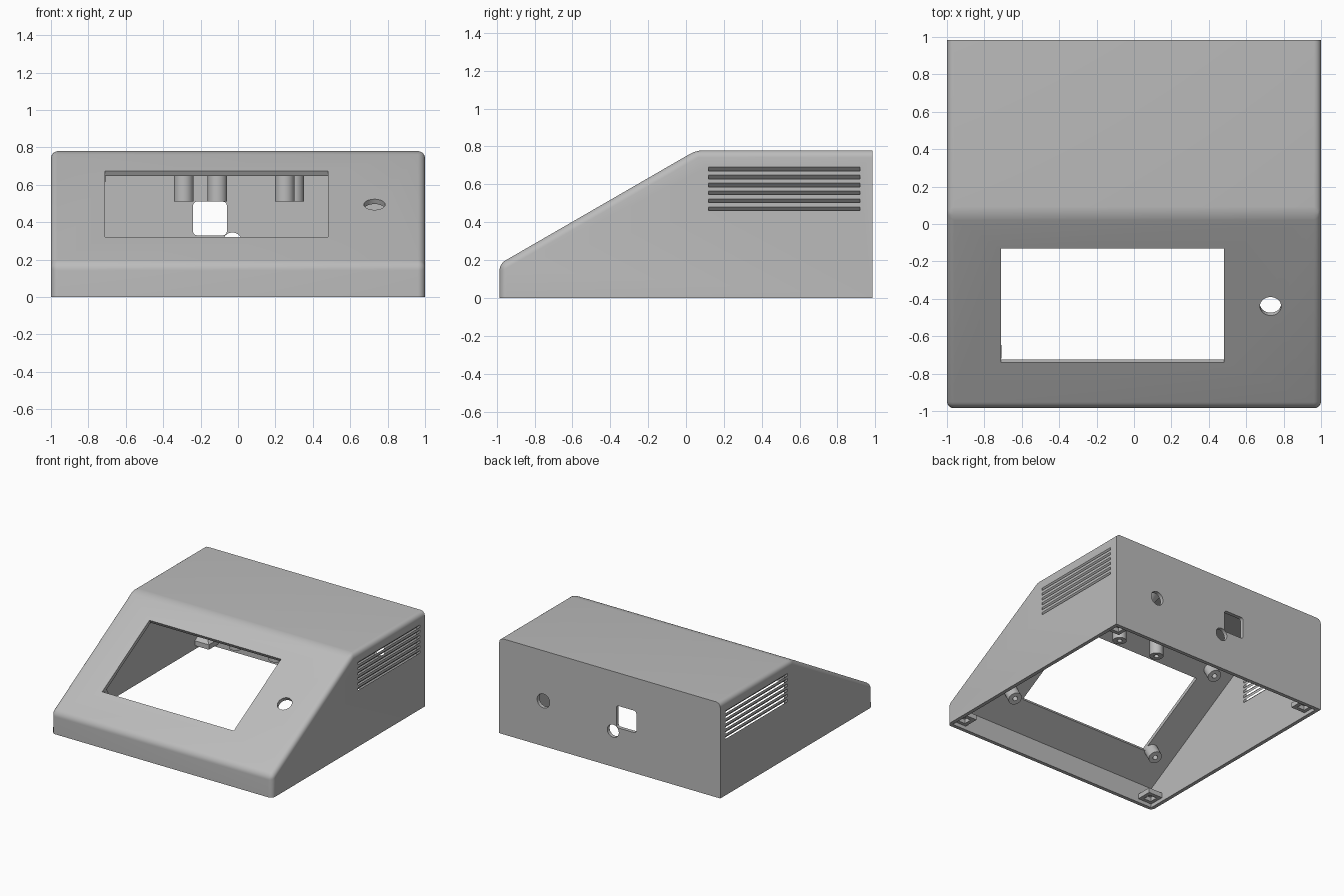
import bpy, bmesh, math
from mathutils import Matrix, Vector

if "Cube" in bpy.data.objects:
    bpy.data.objects.remove(bpy.data.objects["Cube"], do_unlink=True)

WALL = 0.03
DEPTH = 0.985
FRONT_H, TOP = 0.18, 0.78
TILT = math.radians(30)

grey = bpy.data.materials.new("plain grey")
grey.use_nodes = True
COLOUR = (0.5, 0.5, 0.5, 1)
grey.diffuse_color = COLOUR
grey.node_tree.nodes["Principled BSDF"].inputs["Base Color"].default_value = COLOUR


def finish(name, bm):
    bmesh.ops.recalc_face_normals(bm, faces=bm.faces)
    mesh = bpy.data.meshes.new(name)
    bm.to_mesh(mesh)
    bm.free()
    mesh.materials.append(grey)
    ob = bpy.data.objects.new(name, mesh)
    bpy.context.collection.objects.link(ob)
    return ob


def wedge(half_x, profile):
    """Extrude a (y, z) side profile across x."""
    bm = bmesh.new()
    face = bm.faces.new([bm.verts.new((-half_x, y, z)) for y, z in profile])
    out = bmesh.ops.extrude_face_region(bm, geom=[face])
    verts = [v for v in out["geom"] if isinstance(v, bmesh.types.BMVert)]
    bmesh.ops.translate(bm, verts=verts, vec=(2 * half_x, 0, 0))
    bmesh.ops.recalc_face_normals(bm, faces=bm.faces)
    return bm


def box(size, matrix, round_axis=None, radius=0.02):
    """Box, optionally with the edges along one axis rounded."""
    bm = bmesh.new()
    bmesh.ops.create_cube(bm, size=1, matrix=Matrix.Diagonal((*size, 1)))
    if round_axis is not None:
        edges = [e for e in bm.edges
                 if abs((e.verts[0].co - e.verts[1].co)[round_axis]) > 1e-4]
        bmesh.ops.bevel(bm, geom=edges, offset=radius, segments=5,
                        profile=0.5, affect="EDGES")
    bm.transform(matrix)
    return bm


def cylinder(r1, r2, height, matrix):
    bm = bmesh.new()
    bmesh.ops.create_cone(bm, cap_ends=True, segments=32, radius1=r1,
                          radius2=r2, depth=height, matrix=matrix)
    return bm


def cut(target, bm):
    """Subtract a shape from the target and discard the cutter."""
    cutter = finish("cutter", bm)
    cutter.hide_render = True
    mod = target.modifiers.new("cut", "BOOLEAN")
    mod.operation, mod.solver, mod.object = "DIFFERENCE", "EXACT", cutter
    bpy.context.view_layer.objects.active = target
    bpy.ops.object.modifier_apply(modifier=mod.name)
    bpy.data.objects.remove(cutter, do_unlink=True)


def on_slope(x, y, drop=0.0):
    """Frame on the sloped panel, z along its normal."""
    z = FRONT_H + (y + DEPTH) * math.tan(TILT)
    return (Matrix.Translation((x, y, z)) @ Matrix.Rotation(TILT, 4, "X")
            @ Matrix.Translation((0, 0, -drop)))


def smooth(ob):
    bpy.ops.object.select_all(action="DESELECT")
    ob.select_set(True)
    bpy.context.view_layer.objects.active = ob
    bpy.ops.object.shade_smooth_by_angle(angle=math.radians(25))


# Outer body: rounded everywhere except around the back and the open bottom
ridge_y = -DEPTH + (TOP - FRONT_H) / math.tan(TILT)
bm = wedge(1, [(-DEPTH, 0), (-DEPTH, FRONT_H), (ridge_y, TOP), (DEPTH, TOP), (DEPTH, 0)])


def rounded(e):
    a, b = (v.co for v in e.verts)
    on_back = min(a.y, b.y) > DEPTH - 0.01
    on_bottom = max(a.z, b.z) < 0.01
    return not (on_back or on_bottom)


bmesh.ops.bevel(bm, geom=[e for e in bm.edges if rounded(e)], offset=0.038,
                segments=6, profile=0.5, affect="EDGES")
shell = finish("enclosure_shell", bm)

# Hollow inside, open underneath
inner_y = DEPTH - WALL
bend = WALL * math.tan(TILT / 2)
inner_front = FRONT_H - WALL * math.tan((math.pi / 2 - TILT) / 2)
cut(shell, wedge(1 - WALL, [(-inner_y, -0.1), (-inner_y, inner_front),
                            (ridge_y + bend, TOP - WALL),
                            (inner_y, TOP - WALL), (inner_y, -0.1)]))

# Screen opening and round button hole in the sloped panel
cut(shell, box((1.19, 0.704, 0.14), on_slope(-0.115, -0.435)))
cut(shell, cylinder(0.057, 0.057, 0.2, on_slope(0.73, -0.44)))

# Back ports: one rounded square and two round holes
cut(shell, box((0.18, 0.2, 0.18), Matrix.Translation((-0.15, DEPTH, 0.42)), 1))
for x, z, r in ((-0.03, 0.293, 0.052), (0.6, 0.37, 0.057)):
    cut(shell, cylinder(r, r, 0.2, Matrix.Translation((x, DEPTH, z))
                        @ Matrix.Rotation(math.pi / 2, 4, "X")))

# Slanted vent slots on both sides
for side in (-1, 1):
    for i in range(6):
        frame = (Matrix.Translation((side * (1 - WALL / 2), 0.52, 0.666 - 0.042 * i))
                 @ Matrix.Rotation(-side * math.pi / 4, 4, "Y"))
        cut(shell, box((0.16, 0.8, 0.014), frame))
smooth(shell)


def standoff(name, frame, length, flare):
    """Hollow screw post hanging down the frame's -z, flared at its root."""
    r = 0.052
    bm = cylinder(r, r, length, frame @ Matrix.Translation((0, 0, -length / 2)))
    tip = frame @ Vector((0, 0, -length))
    end = min((f for f in bm.faces if len(f.verts) > 4),
              key=lambda f: (f.calc_center_median() - tip).length)
    bmesh.ops.inset_region(bm, faces=[end], thickness=0.033)
    hole = bmesh.ops.extrude_discrete_faces(bm, faces=[end])["faces"][0]
    up = frame.to_3x3() @ Vector((0, 0, length * 0.6))
    bmesh.ops.translate(bm, verts=hole.verts, vec=up)
    if flare:
        bmesh.ops.create_cone(bm, segments=32, radius1=r, radius2=0.1, depth=0.06,
                              matrix=frame @ Matrix.Translation((0, 0, -0.07)))
    smooth(finish(name, bm))


# Screen standoffs behind the sloped panel
for x in (-0.76, 0.61):
    for y in (-0.72, -0.03):
        standoff("screen_standoff", on_slope(x, y, WALL - 0.004), 0.1, False)

# Board standoffs under the top
for x, y in ((-0.11, 0.13), (0.25, 0.13), (-0.29, 0.5), (0.3, 0.5)):
    standoff("board_standoff", Matrix.Translation((x, y, TOP - WALL + 0.004)), 0.244, True)

# Corner screw bosses, tapering upward into the walls
for sx in (-1, 1):
    for sy in (-1, 1):
        corner = Vector((sx * (1 - WALL + 0.004), sy * (inner_y + 0.004), 0))
        size = 0.13
        bm = box((size, size, 0.04), Matrix.Translation(
            corner + Vector((-sx * size / 2, -sy * size / 2, 0.05))))
        base = min(bm.faces, key=lambda f: f.calc_center_median().z)
        roof = max(bm.faces, key=lambda f: f.calc_center_median().z)
        tip = bmesh.ops.extrude_discrete_faces(bm, faces=[roof])["faces"][0]
        for v in tip.verts:
            v.co = corner + (v.co - corner) * 0.1
            v.co.z = 0.15
        bmesh.ops.inset_region(bm, faces=[base], thickness=0.045)
        hole = bmesh.ops.extrude_discrete_faces(bm, faces=[base])["faces"][0]
        bmesh.ops.translate(bm, verts=hole.verts, vec=(0, 0, 0.035))
        finish("corner_boss", bm)
